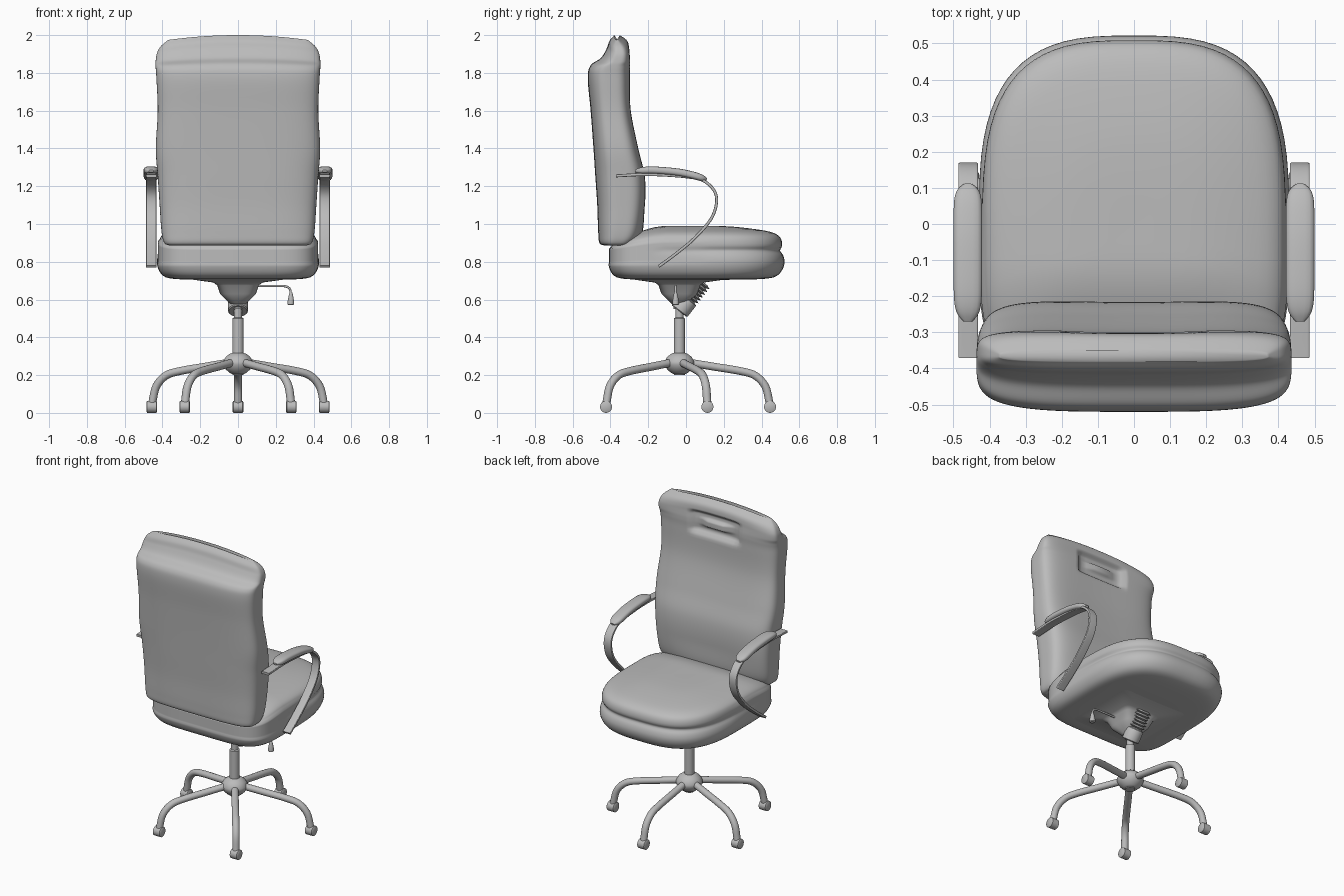
import bpy, bmesh, math
from mathutils import Vector, Matrix

if "Cube" in bpy.data.objects:
    bpy.data.objects.remove(bpy.data.objects["Cube"], do_unlink=True)

GREY = (0.5, 0.5, 0.5, 1)
grey = bpy.data.materials.new("plain_grey")
grey.use_nodes = True
grey.diffuse_color = GREY
grey.node_tree.nodes["Principled BSDF"].inputs["Base Color"].default_value = GREY


def squircle(a, n):
    c, s = math.cos(a), math.sin(a)
    return math.copysign(abs(c) ** (2 / n), c), math.copysign(abs(s) ** (2 / n), s)


def angles(count):
    return [2 * math.pi * (i + 0.5) / count for i in range(count)]


def loft(name, rings, matrix=None, sharp=40):
    """Skin a stack of equal rings and cap both ends."""
    bm = bmesh.new()
    loops = [[bm.verts.new(p) for p in ring] for ring in rings]
    n = len(loops[0])
    for a, b in zip(loops, loops[1:]):
        for i in range(n):
            j = (i + 1) % n
            bm.faces.new((a[i], a[j], b[j], b[i]))
    bm.faces.new(loops[0])
    bm.faces.new(loops[-1])
    bmesh.ops.recalc_face_normals(bm, faces=bm.faces)
    if matrix:
        bm.transform(matrix)
    mesh = bpy.data.meshes.new(name)
    bm.to_mesh(mesh)
    bm.free()
    mesh.materials.append(grey)
    obj = bpy.data.objects.new(name, mesh)
    bpy.context.collection.objects.link(obj)
    bpy.ops.object.select_all(action='DESELECT')
    obj.select_set(True)
    bpy.context.view_layer.objects.active = obj
    bpy.ops.object.shade_smooth_by_angle(angle=math.radians(sharp))
    return obj


def smooth_path(points, steps):
    """Catmull-Rom interpolation of tuples of any length."""
    pts = [Vector(p) for p in points]
    pts = [2 * pts[0] - pts[1]] + pts + [2 * pts[-1] - pts[-2]]
    out = []
    for a, b, c, d in zip(pts, pts[1:], pts[2:], pts[3:]):
        for k in range(steps):
            t = k / steps
            out.append(b + (c - a) * (t / 2) + (2 * a - 5 * b + 4 * c - d) * (t * t / 2)
                       + (3 * b - a - 3 * c + d) * (t ** 3 / 2))
    return out + [pts[-2]]


def sweep(name, path, half_x, half_t, n=2, matrix=None, count=16, steps=6, taper=False):
    """Sweep a rounded section along a (y, z) path."""
    pts = smooth_path(path, steps)
    last = len(pts) - 1
    rings = []
    for i, p in enumerate(pts):
        d = (pts[min(i + 1, last)] - pts[max(i - 1, 0)]).normalized()
        k = max(0.3, (1 - abs(2 * i / last - 1) ** 6) ** 0.5) if taper else 1
        ring = []
        for a in angles(count):
            u, v = squircle(a, n)
            u, v = u * half_x * k, v * half_t * k
            ring.append((u, p[0] - d[1] * v, p[1] + d[0] * v))
        rings.append(ring)
    return loft(name, rings, matrix)


def lathe(name, profile, matrix=None, count=24, sharp=40):
    rings = [[(r * math.cos(a), r * math.sin(a), z) for a in angles(count)] for r, z in profile]
    return loft(name, rings, matrix, sharp)


def ramp(v, lo, hi):
    t = min(1, max(0, (v - lo) / (hi - lo)))
    return t * t * (3 - 2 * t)


# Seat cushion: stacked outlines with a crease above the lower lip
seat_layers = [(0.02, 0.705), (0.5, 0.705), (0.8, 0.71), (0.92, 0.725), (0.98, 0.76),
               (1.0, 0.80), (0.985, 0.835), (0.955, 0.86), (0.975, 0.885), (0.965, 0.92),
               (0.92, 0.945), (0.8, 0.965), (0.5, 0.985), (0.25, 0.99), (0.02, 0.99)]
rings = []
for s, z in smooth_path(seat_layers, 3):
    ring = []
    for a in angles(72):
        u, v = squircle(a, 3 if a < math.pi else 5)
        front = ramp(v, -0.5, 0.4)
        k = s
        if 0.8 < z < 0.92 and s > 0.9:
            k = s * front + 0.99 * (1 - front)
        y = v * k * (0.522 if v > 0 else 0.412)
        drop = 0.35 * ramp(-y, 0.1, 0.5) * max(0, z - 0.78)
        ring.append((u * k * 0.43, y, z - drop))
    rings.append(ring)
loft("seat_cushion", rings, sharp=60)

# Backrest: height, back y, front y, half width
back_rows = [(0.885, -0.43, -0.31, 0.36), (0.90, -0.458, -0.265, 0.39),
             (0.96, -0.465, -0.225, 0.405), (1.1, -0.47, -0.2, 0.415),
             (1.25, -0.48, -0.2, 0.425), (1.4, -0.49, -0.235, 0.435),
             (1.6, -0.505, -0.275, 0.425), (1.77, -0.52, -0.28, 0.432),
             (1.84, -0.505, -0.278, 0.436), (1.88, -0.45, -0.28, 0.436),
             (1.93, -0.42, -0.287, 0.43), (1.97, -0.405, -0.307, 0.41),
             (2.0, -0.38, -0.35, 0.37)]
rings = []
for z, yb, yf, w in smooth_path(back_rows, 8):
    ring = []
    for a in angles(128):
        u, v = squircle(a, 3.6)
        x = u * w
        y = (yb + yf) / 2 + v * (yf - yb) / 2
        if v > 0:
            # hollow front with a padded headrest recess
            y -= 0.02 * (1 - u * u) * v * ramp(z, 0.9, 1.1) * ramp(2 - z, 0, 0.1)
            h = abs(z - 1.845)
            outer = ramp(0.19 - abs(x), 0, 0.04) * ramp(0.085 - h, 0, 0.035)
            inner = ramp(0.11 - abs(x), 0, 0.03) * ramp(0.035 - h, 0, 0.02)
            y -= 0.03 * outer * (1 - 0.7 * inner)
        ring.append((x, y, z - 0.03 * (x / 0.4) ** 2 * ramp(z, 1.75, 2.0)))
    rings.append(ring)
loft("backrest", rings, sharp=60)

# Armrests: flat bent band with a padded top
band = [(-0.37, 1.255), (-0.2, 1.262), (0, 1.25), (0.1, 1.225), (0.16, 1.15), (0.14, 1.04),
        (0.05, 0.93), (-0.05, 0.845), (-0.145, 0.775)]
pad = [(-0.27, 1.28), (-0.18, 1.285), (-0.05, 1.275), (0.04, 1.257), (0.11, 1.235)]
for side, label in ((1, "left"), (-1, "right")):
    sweep(label + "_arm_band", band, 0.027, 0.008, 8, Matrix.Translation((side * 0.459, 0, 0)))
    sweep(label + "_arm_pad", pad, 0.04, 0.02, 3, Matrix.Translation((side * 0.46, 0, 0)),
          taper=True)

# Under-seat mechanism: square plate flaring down to the column
base = Matrix.Translation((0, -0.035, 0))
plate = [(0.25, 0.725, 14), (0.25, 0.707, 14), (0.13, 0.69, 8), (0.11, 0.675, 6),
         (0.095, 0.63, 4), (0.06, 0.595, 3), (0.032, 0.57, 2), (0.03, 0.55, 2)]
rings = [[(h * squircle(a, n)[0], h * squircle(a, n)[1], z) for a in angles(48)]
         for h, z, n in plate]
loft("tilt_mechanism", rings, base)

# Gas column and hub
lathe("column", [(0.022, 0.6), (0.022, 0.505), (0.03, 0.5), (0.03, 0.2)], base)
hub = [(0.03, 0.205), (0.045, 0.212), (0.065, 0.23), (0.08, 0.255), (0.08, 0.272),
       (0.065, 0.297), (0.045, 0.312), (0.03, 0.318)]
lathe("hub", hub, base)

# Tension knob with ribbed bellows
ribs = [(0.055 if i % 2 else 0.034, -0.02 + 0.0095 * i) for i in range(14)]
tilt = Matrix.Translation((0, 0.075, 0.68)) @ Matrix.Rotation(math.radians(142), 4, 'X')
lathe("knob_bellows", ribs, tilt, sharp=20)
lathe("knob", [(0.05, 0.1), (0.053, 0.105), (0.053, 0.175), (0.048, 0.18)], tilt)

# Height lever
lever = [(0.08, 0.672), (0.2, 0.672), (0.25, 0.67), (0.275, 0.655), (0.28, 0.62)]
turn = Matrix.Translation((0, -0.055, 0)) @ Matrix.Rotation(-math.pi / 2, 4, 'Z')
sweep("lever_rod", lever, 0.006, 0.006, matrix=turn, count=10)
lathe("lever_handle", [(0.006, 0.64), (0.01, 0.63), (0.018, 0.59), (0.018, 0.575), (0.012, 0.57)],
      Matrix.Translation((0.28, -0.055, 0)), 12)

# Five bent legs with casters that all roll along y
leg = [(0.04, 0.268), (0.18, 0.245), (0.32, 0.222), (0.4, 0.198), (0.455, 0.14), (0.478, 0.05)]
wheel = [(0.026, -0.028), (0.032, -0.024), (0.032, 0.024), (0.026, 0.028)]
for i in range(5):
    spin = Matrix.Rotation(2 * math.pi * i / 5, 4, 'Z')
    sweep("leg_%d" % (i + 1), leg, 0.022, 0.021, matrix=base @ spin)
    foot = base @ spin @ Vector((0, 0.48, 0.032))
    lathe("caster_%d" % (i + 1), wheel,
          Matrix.Translation(foot) @ Matrix.Rotation(math.pi / 2, 4, 'Y'))
